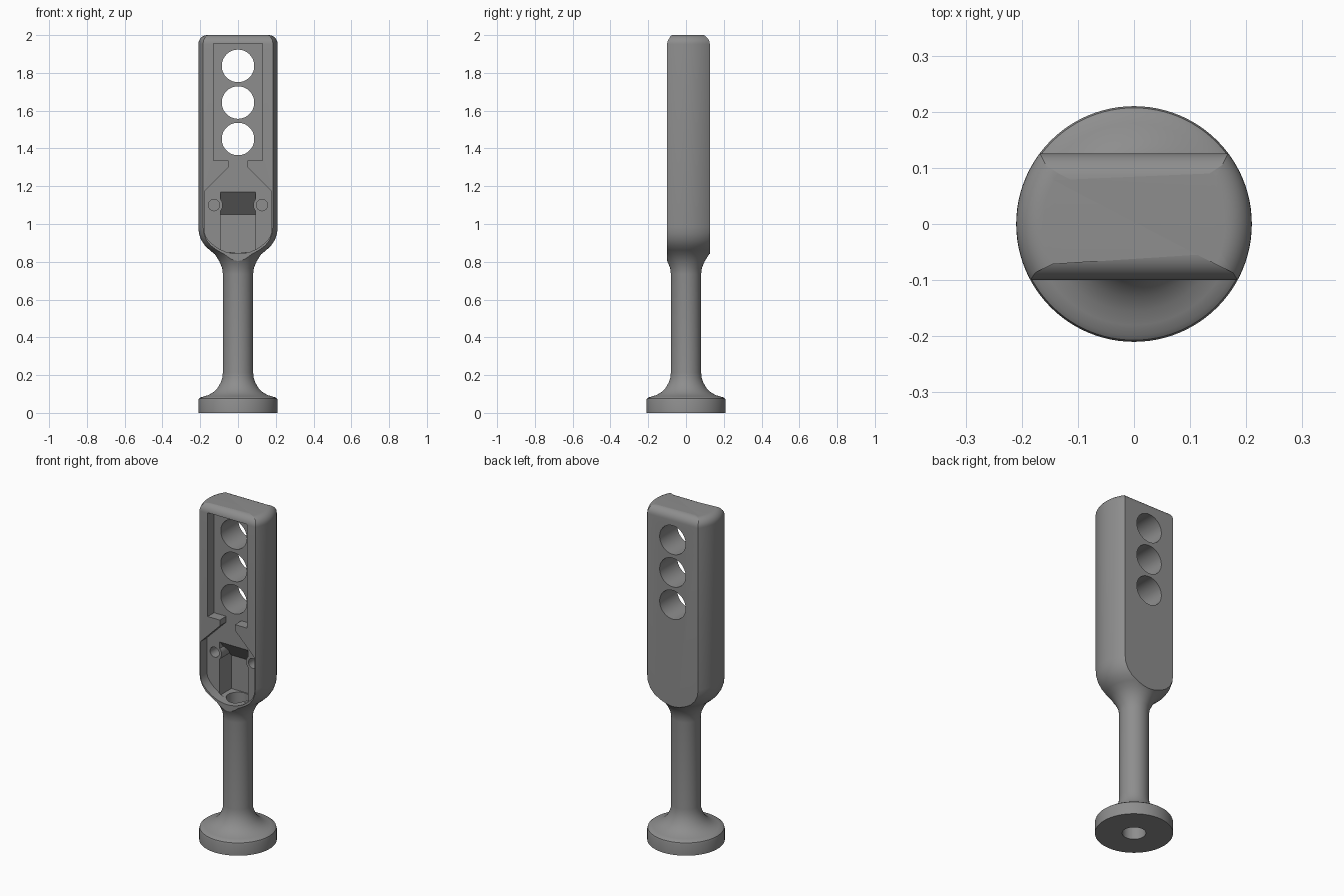
import bpy, bmesh, math
from mathutils import Vector

if "Cube" in bpy.data.objects:
    bpy.data.objects.remove(bpy.data.objects["Cube"])

SEG = 96
FRONT, BACK, FLOOR = -0.10, 0.126, -0.04   # flat faces and front recess floor (y)


def make(name, bm):
    bmesh.ops.recalc_face_normals(bm, faces=bm.faces)
    me = bpy.data.meshes.new(name)
    bm.to_mesh(me)
    bm.free()
    ob = bpy.data.objects.new(name, me)
    bpy.context.collection.objects.link(ob)
    return ob


def prism(name, pts, offset):
    """Closed outline of 3D points extruded along offset."""
    bm = bmesh.new()
    face = bm.faces.new([bm.verts.new(p) for p in pts])
    ext = bmesh.ops.extrude_face_region(bm, geom=[face])
    moved = [g for g in ext["geom"] if isinstance(g, bmesh.types.BMVert)]
    bmesh.ops.translate(bm, verts=moved, vec=offset)
    return make(name, bm)


def rod(name, x, z, r, y0, y1, n=48):
    """Cylinder running along y."""
    ring = [(x + r * math.cos(2 * math.pi * i / n), y0,
             z + r * math.sin(2 * math.pi * i / n)) for i in range(n)]
    return prism(name, ring, (0, y1 - y0, 0))


def subtract(ob, cutter):
    """Cut one solid from another and discard the cutter."""
    cutter.hide_render = True
    mod = ob.modifiers.new("cut", 'BOOLEAN')
    mod.operation, mod.solver, mod.object = 'DIFFERENCE', 'EXACT', cutter
    bpy.context.view_layer.update()
    ev = ob.evaluated_get(bpy.context.evaluated_depsgraph_get())
    me = bpy.data.meshes.new_from_object(ev)
    ob.modifiers.clear()
    ob.data = me
    bpy.data.objects.remove(cutter)


# Turned body: foot, slim stem and wide head (radius, height)
profile = [(0.21, 0), (0.21, 0.065), (0.207, 0.075), (0.198, 0.082), (0.18, 0.087),
           (0.155, 0.095), (0.13, 0.11), (0.108, 0.132), (0.092, 0.16),
           (0.083, 0.187), (0.08, 0.215), (0.08, 0.735), (0.084, 0.768),
           (0.1, 0.805), (0.123, 0.84), (0.15, 0.862), (0.175, 0.885),
           (0.195, 0.915), (0.207, 0.95), (0.21, 0.985), (0.21, 2.0)]
bm = bmesh.new()
rings = [[bm.verts.new((r * math.cos(2 * math.pi * i / SEG),
                        r * math.sin(2 * math.pi * i / SEG), z))
          for i in range(SEG)] for r, z in profile]
for a, b in zip(rings, rings[1:]):
    for i in range(SEG):
        j = (i + 1) % SEG
        bm.faces.new((a[i], a[j], b[j], b[i]))
bm.faces.new(rings[0][::-1])
bm.faces.new(rings[-1])

# Slice the head flat at front and back
for y, side in ((FRONT, -1), (BACK, 1)):
    faces = [f for f in bm.faces if f.calc_center_median().z > 0.5]
    geom = faces + list({e for f in faces for e in f.edges}) \
        + list({v for f in faces for v in f.verts})
    bmesh.ops.bisect_plane(bm, geom=geom, dist=1e-5, plane_co=(0, y, 0),
                           plane_no=(0, side, 0), clear_outer=True)
    rim = [e for e in bm.edges if e.is_boundary]
    bmesh.ops.holes_fill(bm, edges=rim, sides=0)

# Round the top rim
top = [e for e in bm.edges if all(v.co.z > 1.999 for v in e.verts)]
bmesh.ops.bevel(bm, geom=top, offset=0.048, offset_type='OFFSET', segments=8,
                profile=0.5, affect='EDGES', clamp_overlap=False)
body = make("handle_body", bm)

# Front recess: battery-shaped window, short neck and rounded lower bay
half = [(0.13, 1.955), (0.13, 1.335), (0.05, 1.335), (0.05, 1.30), (0.178, 1.172),
        (0.178, 0.965), (0.172, 0.938), (0.157, 0.915), (0.133, 0.892),
        (0.1, 0.868), (0.06, 0.851), (0.02, 0.843)]
outline = half + [(-x, z) for x, z in reversed(half)]
subtract(body, prism("front_recess", [(x, -0.3, z) for x, z in outline],
                     (0, FLOOR + 0.3, 0)))

# Deep pocket with sloping ceiling, pinched by two screw bosses
side_shape = [(-0.045, 1.17), (-0.04, 1.17), (0.07, 1.05), (0.07, 0.85), (-0.045, 0.85)]
pocket = prism("deep_pocket", [(-0.093, y, z) for y, z in side_shape], (0.186, 0, 0))
for s in (-1, 1):
    subtract(pocket, rod("screw_boss", s * 0.127, 1.10, 0.046, -0.2, 0.2))
subtract(body, pocket)

# Screw holes and three round through holes
for s in (-1, 1):
    subtract(body, rod("screw_hole", s * 0.127, 1.10, 0.03, -0.06, 0.05, 32))
for z in (1.837, 1.643, 1.45):
    subtract(body, rod("round_hole", 0, z, 0.086, -0.06, 0.3, 64))

# Bore up through the stem into the deep pocket
n = 48
ring = [(0.064 * math.cos(2 * math.pi * i / n), 0.064 * math.sin(2 * math.pi * i / n), -0.1)
        for i in range(n)]
subtract(body, prism("stem_bore", ring, (0, 0, 0.98)))

# Colour and shading
grey = bpy.data.materials.new("mid_grey")
grey.diffuse_color = (0.27, 0.27, 0.27, 1)
grey.use_nodes = True
grey.node_tree.nodes["Principled BSDF"].inputs["Base Color"].default_value = grey.diffuse_color
body.data.materials.clear()
body.data.materials.append(grey)
for p in body.data.polygons:
    p.material_index = 0
bpy.context.view_layer.objects.active = body
body.select_set(True)
bpy.ops.object.shade_smooth_by_angle(angle=math.radians(30))
